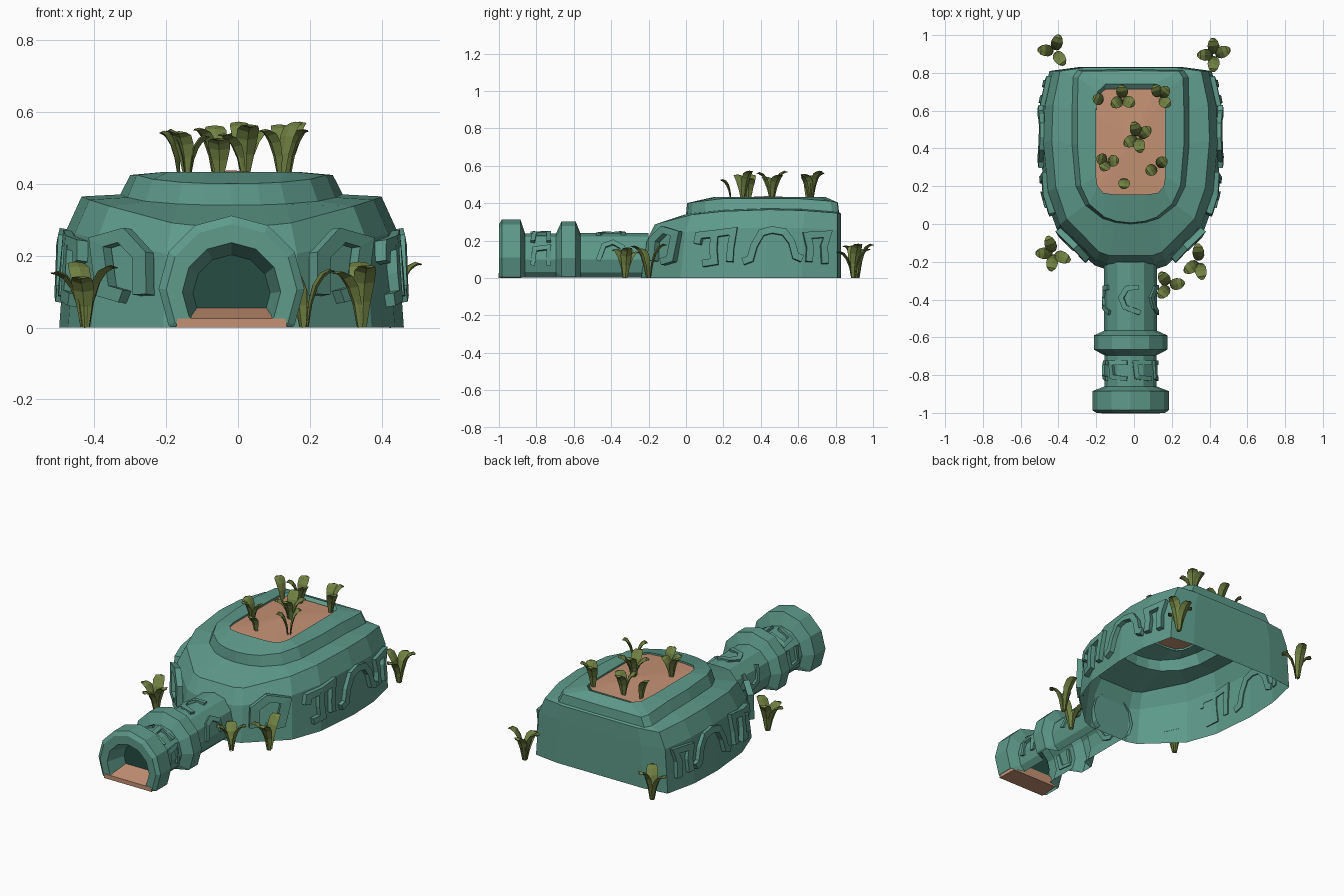
import bpy, bmesh, math
from mathutils import Vector

if "Cube" in bpy.data.objects:
    bpy.data.objects.remove(bpy.data.objects["Cube"])

CX = -0.018  # middle of the building in x


def material(name, rgb):
    m = bpy.data.materials.new(name)
    m.diffuse_color = (*rgb, 1)
    m.use_nodes = True
    m.node_tree.nodes["Principled BSDF"].inputs["Base Color"].default_value = m.diffuse_color
    return m


STONE = material("teal_stone", (0.112, 0.325, 0.255))
DARK = material("dark_teal_opening", (0.018, 0.072, 0.055))
SOIL = material("clay_soil", (0.56, 0.285, 0.175))
LEAF = material("olive_leaf", (0.165, 0.22, 0.055))


def make(name, verts, faces, mat):
    me = bpy.data.meshes.new(name)
    me.from_pydata(verts, [], faces)
    bm = bmesh.new()
    bm.from_mesh(me)
    bmesh.ops.recalc_face_normals(bm, faces=bm.faces)
    bm.to_mesh(me)
    bm.free()
    me.materials.append(mat)
    ob = bpy.data.objects.new(name, me)
    bpy.context.collection.objects.link(ob)
    return ob


def loft(rings):
    n, m = len(rings[0]), len(rings)
    faces = []
    for i in range(m - 1):
        a, b = i * n, (i + 1) * n
        faces += [(a + j, a + (j + 1) % n, b + (j + 1) % n, b + j) for j in range(n)]
    return [v for r in rings for v in r], faces


def interp(pts, t):
    for (a, va), (b, vb) in zip(pts, pts[1:]):
        if t <= b:
            return va + (vb - va) * max(0, t - a) / (b - a)
    return pts[-1][1]


# Half outlines, from back centre to front centre
BODY = [(0, .83), (.28, .83), (.43, .81), (.472, .62), (.48, .42), (.455, .15),
        (.39, -.03), (.19, -.22), (.13, -.24), (0, -.24)]
DECK = [(0, .818), (.28, .815), (.305, .78), (.31, .6), (.31, .42), (.29, .2),
        (.24, .1), (.15, .03), (.08, .008), (0, 0)]
HOLE = [(0, .742), (.13, .742), (.175, .7), (.183, .6), (.183, .42), (.183, .25),
        (.175, .2), (.145, .165), (.08, .155), (0, .155)]


def rim(y):
    return interp([(-.24, .26), (-.17, .285), (0, .335), (.25, .362), (.55, .367), (.83, .345)], y)


def deck_top(y):
    return interp([(0, .4), (.2, .425), (.7, .425), (.83, .4)], y)


def ring(half, kx, ky, z, yc=.8):
    full = half + [(-x, y) for x, y in half[-2:0:-1]]
    out = []
    for x, y in full:
        y = yc + (y - yc) * ky
        out.append((CX + x * kx, y, z(y) if callable(z) else z))
    return out


# Main hall: thin shell open below, with raised deck and planter hole
make("main_hall", *loft([
    ring(BODY, 1, 1, 0),
    ring(BODY, .96, .97, lambda y: rim(y) * .74),
    ring(BODY, .87, .93, rim),
    ring(DECK, 1, 1, lambda y: rim(y) + .006),
    ring(DECK, .91, .985, deck_top, .42),
    ring(HOLE, 1, 1, .434),
    ring(HOLE, 1, .95, .412, .155)]), STONE)


def circle(y, r):
    cz = .1 + (r - .14) * .14
    return [(CX + r * math.sin(i * math.pi / 6), y, cz + r * math.cos(i * math.pi / 6)) for i in range(12)]


# Entrance tunnel: lathed twelve-sided shell with two collars, cut flat at the ground
profile = [(-.2, .14), (-.565, .14), (-.59, .195), (-.665, .195), (-.695, .138), (-.86, .138),
           (-.885, .203), (-.985, .203), (-1, .182), (-1, .137), (-.88, .107)]
cap = circle(-.882, .109)
for name, verts, faces, mat in (
        ("entrance_tunnel", *loft([circle(y, r) for y, r in profile]), STONE),
        ("dark_opening", cap, [tuple(range(12))], DARK)):
    part = make(name, verts, faces, mat)
    bm = bmesh.new()
    bm.from_mesh(part.data)
    bmesh.ops.bisect_plane(bm, geom=bm.verts[:] + bm.edges[:] + bm.faces[:], plane_co=(0, 0, .002),
                           plane_no=(0, 0, 1), clear_inner=True)
    bm.to_mesh(part.data)
    bm.free()

# Clay doorstep rising into the tunnel
step = [(CX + s * w, y, z) for y, w, z in
        ((-1.002, .155, 0), (-1.002, .15, .025), (-.88, .115, .055), (-.88, .15, 0)) for s in (-1, 1)]
make("doorstep", step, [(0, 1, 3, 2), (2, 3, 5, 4), (4, 5, 7, 6), (6, 7, 1, 0), (0, 2, 4, 6), (1, 3, 5, 7)], SOIL)

# Planter soil
soil = ring(HOLE, 1.01, .955, .424, .15)
n = len(soil)
make("planter_soil", soil + [(CX, .44, .438)], [(i, (i + 1) % n, n) for i in range(n)], SOIL)


# Raised carved ornaments: a mitred ribbon wrapped on a surface
def ribbon(name, path, width, place, height):
    pts = [Vector(p) for p in path]
    rings = []
    for i, p in enumerate(pts):
        d0 = (p - pts[i - 1]).normalized() if i else (pts[1] - p).normalized()
        d1 = (pts[i + 1] - p).normalized() if i < len(pts) - 1 else d0
        t = (d0 + d1).normalized()
        off = Vector((-t.y, t.x)) * (width / 2 / max(.6, t.dot(d0)))
        rings.append([place(*q, h) for q, h in
                      ((p + off, -.008), (p + off, height), (p - off, height), (p - off, -.008))])
    v, f = loft(rings)
    e = len(v)
    make(name, v, f + [(0, 1, 2, 3), (e - 4, e - 3, e - 2, e - 1)], STONE)


SIDE = sorted((y, x) for x, y in BODY[2:8])


def on_wall(s):
    def place(y, z, h):
        k = 1 - .04 * z / .26 - max(0, z - .25) * .5
        x = interp(SIDE, y) * k
        slope = (interp(SIDE, y + .03) - interp(SIDE, y - .03)) / .06
        nv = Vector((1, -slope, .15)).normalized() * h
        return (CX + s * (x + nv.x), y + nv.y, z + nv.z)
    return place


def on_tube(mid):
    def place(y, a, h):
        ang = math.radians(mid) + a / .14
        r = .137 + h
        return (CX + r * math.cos(ang), y, .1 + r * math.sin(ang))
    return place


WALL_MARKS = [
    [(-.17, .09), (-.165, .2), (-.11, .255), (-.045, .235), (-.07, .1), (-.12, .085)],
    [(.065, .18), (.075, .225), (.16, .235), (.255, .248), (.24, .16), (.235, .085)],
    [(.155, .225), (.15, .15), (.155, .085), (.095, .075)],
    [(.305, .085), (.345, .1), (.365, .17), (.405, .24), (.46, .255), (.525, .243), (.565, .19), (.585, .115), (.62, .1)],
    [(.655, .085), (.66, .16), (.645, .225), (.755, .232), (.735, .17), (.74, .075)]]
for s in (-1, 1):
    for i, path in enumerate(WALL_MARKS):
        ribbon(f"wall_ornament_{i}", path, .036, on_wall(s), .026)
for mid in (8, 62, 118, 172):
    ribbon("tunnel_ornament_front", [(-.82, -.05), (-.81, .035), (-.735, .045), (-.735, -.05)],
           .024, on_tube(mid), .014)
for mid in (18, 90, 162):
    ribbon("tunnel_ornament_back", [(-.47, -.05), (-.44, .03), (-.39, .05), (-.34, .02), (-.335, -.04)],
           .026, on_tube(mid), .014)


# Plants: clusters of thick arching leaves
LEAF_CURVE = [(.1, 0, .012), (.2, .42, .022), (.4, .74, .03), (.68, .93, .031), (.98, 1, .024), (1.2, .97, .009)]


def plant(name, x, y, z, angles, reach, h):
    for i, deg in enumerate(angles):
        a = math.radians(deg)
        o, w = Vector((math.cos(a), math.sin(a), 0)), Vector((-math.sin(a), math.cos(a), 0))
        hh = h * (1, .86, .95, .78)[i % 4]
        mids = [Vector((x, y, z)) + o * reach * r + Vector((0, 0, hh * t)) for r, t, _ in LEAF_CURVE]
        rings = []
        for k, c in enumerate(mids):
            d = (mids[min(k + 1, 5)] - mids[max(k - 1, 0)]).normalized()
            half = LEAF_CURVE[k][2]
            up = d.cross(w).normalized() * half * .38
            if up.dot(o) > 0:
                up = -up
            rings.append([c + w * half, c + up * .4, c - w * half, c - up])
        v, f = loft(rings)
        e = len(v)
        make(name, v, f + [(0, 1, 2, 3), (e - 4, e - 3, e - 2, e - 1)], LEAF)


for p in ((-.42, .915, (75, 175, 305), .075, .18), (.425, .895, (20, 95, 180, 265), .075, .18),
          (-.425, -.155, (110, 180, 335, 260), .08, .18), (.345, -.2, (95, 215, 280), .08, .18),
          (.185, -.325, (10, 125, 230), .07, .16)):
    plant("ground_plant_leaf", p[0], p[1], 0, *p[2:])
for p in ((-.06, .665, (95, 330, 215), .06, .135), (.135, .67, (50, 320, 110), .06, .145),
          (.02, .46, (105, 35, 280, 210), .07, .145), (-.14, .335, (165, 0, 240), .05, .125),
          (.12, .305, (40, 215), .055, .145), (-.05, .245, (265,), .05, .1), (-.16, .65, (160,), .05, .12)):
    plant("planter_plant_leaf", p[0], p[1], .425, *p[2:])
